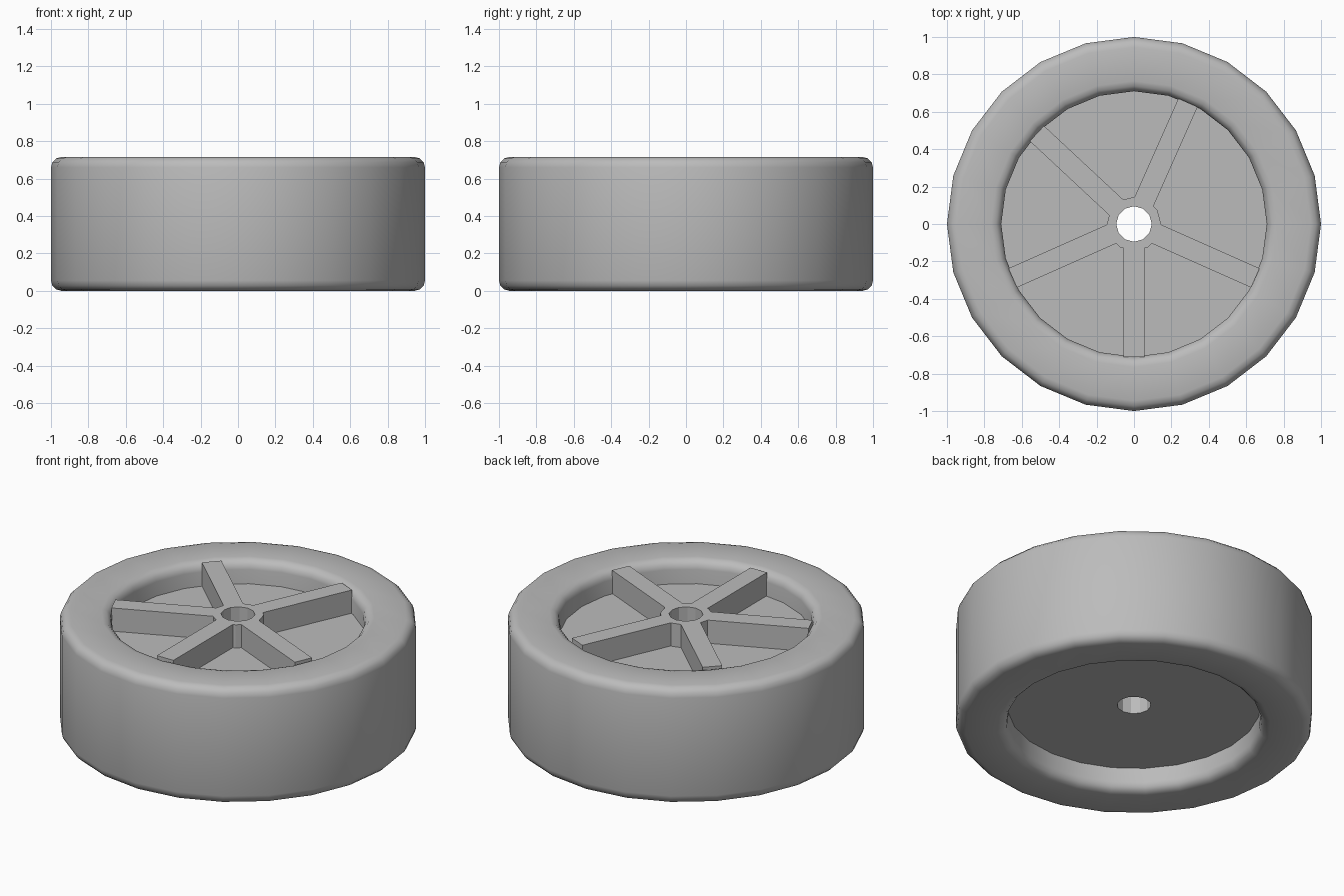
import bpy, bmesh, math

cube = bpy.data.objects.get("Cube")
if cube:
    bpy.data.objects.remove(cube, do_unlink=True)

H = 0.715                       # overall height
WALL = 0.71                     # inner radius of the tyre
FLOOR, CEIL = 0.143, 0.572      # disc underside and top

grey = bpy.data.materials.new("plain grey")
grey.use_nodes = True
grey.diffuse_color = (0.5, 0.5, 0.5, 1)
grey.node_tree.nodes["Principled BSDF"].inputs["Base Color"].default_value = (0.5, 0.5, 0.5, 1)


def finish(bm, name):
    """Turn a bmesh into a grey object."""
    bmesh.ops.recalc_face_normals(bm, faces=bm.faces)
    mesh = bpy.data.meshes.new(name)
    bm.to_mesh(mesh)
    bm.free()
    mesh.materials.append(grey)
    obj = bpy.data.objects.new(name, mesh)
    bpy.context.collection.objects.link(obj)
    return obj


def prism(name, outline, z0, z1):
    """Upright solid with the given outline."""
    bm = bmesh.new()
    base = bm.faces.new([bm.verts.new((x, y, z0)) for x, y in outline])
    top = bmesh.ops.extrude_face_region(bm, geom=[base])
    verts = [v for v in top["geom"] if isinstance(v, bmesh.types.BMVert)]
    bmesh.ops.translate(bm, verts=verts, vec=(0, 0, z1 - z0))
    if base.is_valid is False or len(bm.faces) < len(outline) + 2:
        bm.faces.new([v for v in bm.verts if v not in verts])
    return finish(bm, name)


def ring(radius, sides):
    step = math.tau / sides
    return [(radius * math.cos(i * step), radius * math.sin(i * step)) for i in range(sides)]


def activate(obj):
    bpy.ops.object.select_all(action='DESELECT')
    obj.select_set(True)
    bpy.context.view_layer.objects.active = obj


def combine(obj, other, operation):
    """Apply a boolean and remove the second solid."""
    activate(obj)
    mod = obj.modifiers.new("combine", 'BOOLEAN')
    mod.operation, mod.object, mod.solver = operation, other, 'EXACT'
    bpy.ops.object.modifier_apply(modifier=mod.name)
    bpy.data.objects.remove(other, do_unlink=True)


# Tyre: rounded rectangular section revolved in 24 steps
bm = bmesh.new()
section = []
r = 0.055
for cx, cz, start in ((1 - r, H - r, 0), (WALL + r, H - r, 90),
                      (WALL + r, r, 180), (1 - r, r, 270)):
    for k in range(4):
        a = math.radians(start + 30 * k)
        section.append(bm.verts.new((cx + r * math.cos(a), 0, cz + r * math.sin(a))))
edges = [bm.edges.new((section[i - 1], section[i])) for i in range(len(section))]
bmesh.ops.spin(bm, geom=section + edges, cent=(0, 0, 0), axis=(0, 0, 1),
               angle=math.tau, steps=24, use_duplicate=False)
bmesh.ops.remove_doubles(bm, verts=bm.verts, dist=0.0005)
tyre = finish(bm, "tyre")
activate(tyre)
bpy.ops.object.shade_smooth_by_angle(angle=math.radians(35))

# Wheel disc, seated just inside the tyre wall
disc = prism("wheel_disc", ring(WALL + 0.002, 24), FLOOR, CEIL)

# Hub with five unevenly spaced spokes
hub = prism("hub_and_spokes", ring(0.145, 12), CEIL - 0.05, H)
for degrees in (-90, -24, 66, 137, 204):
    a = math.radians(degrees)
    c, s = math.cos(a), math.sin(a)
    corners = [(0.1, -0.056), (WALL, -0.056), (WALL, 0.056), (0.1, 0.056)]
    spoke = prism("spoke", [(x * c - y * s, x * s + y * c) for x, y in corners],
                  CEIL - 0.05, H)
    combine(hub, spoke, 'UNION')

# Axle bore through disc and hub
for part in (disc, hub):
    combine(part, prism("bore", ring(0.095, 12), -0.1, H + 0.1), 'DIFFERENCE')
